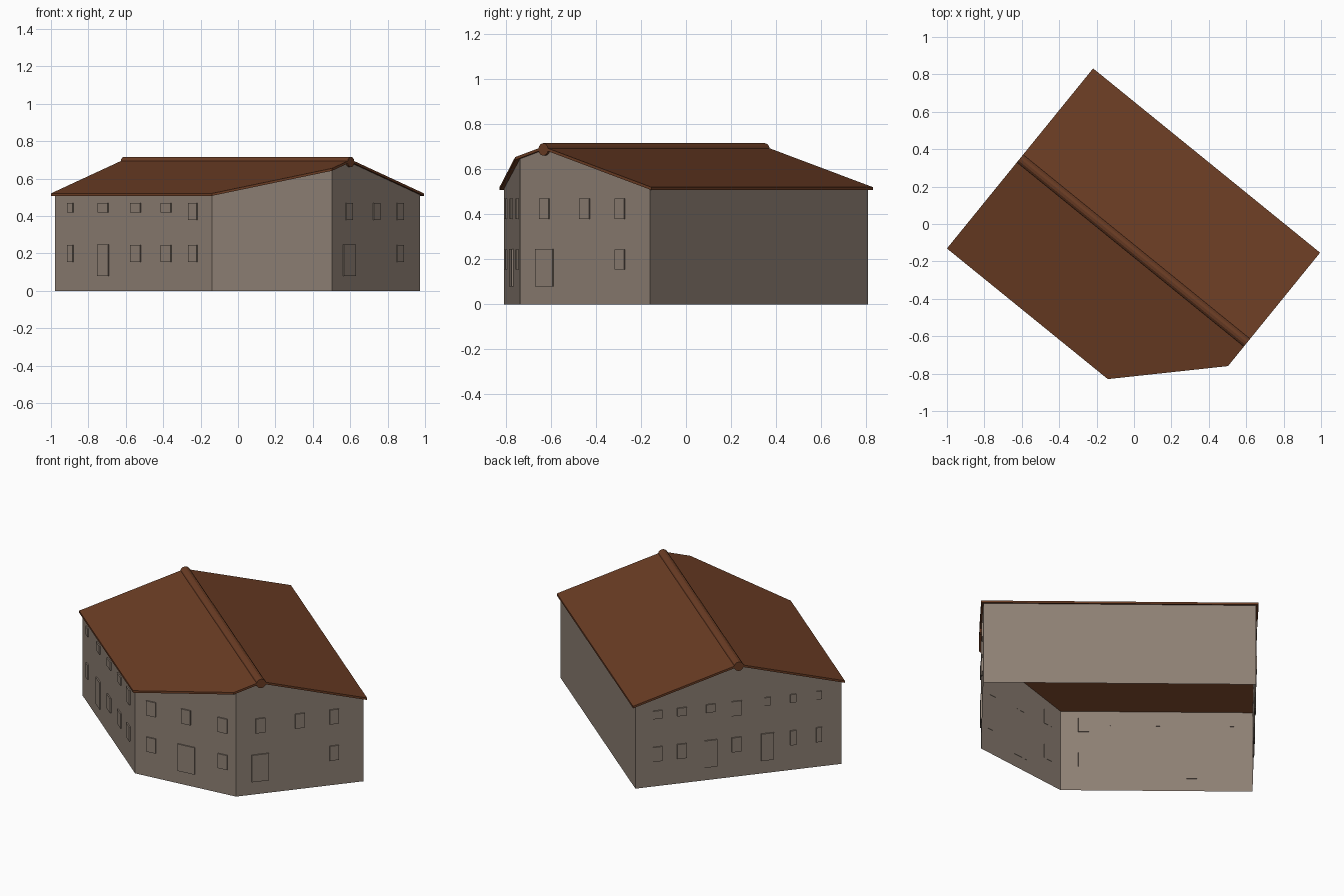
import bpy, bmesh, math
from mathutils import Vector, Matrix

if "Cube" in bpy.data.objects:
    bpy.data.objects.remove(bpy.data.objects["Cube"])

# The house is laid out in its own axes: u along the ridge, v across it
TURN = Matrix.Rotation(math.radians(-39.07), 4, 'Z')
RIDGE_V, RIDGE_Z, SLOPE = -0.112, 0.702, 0.292
SLAB = 0.013


def material(name, rgb):
    m = bpy.data.materials.new(name)
    m.diffuse_color = (*rgb, 1)
    m.use_nodes = True
    m.node_tree.nodes["Principled BSDF"].inputs["Base Color"].default_value = m.diffuse_color
    return m


WALL = material("taupe plaster", (0.27, 0.215, 0.175))
ROOF = material("brown roof tile", (0.15, 0.047, 0.018))


def roof_z(v):
    return RIDGE_Z - SLOPE * abs(v - RIDGE_V)


def finish(name, bm, mat):
    mesh = bpy.data.meshes.new(name)
    bm.to_mesh(mesh)
    bm.free()
    mesh.materials.append(mat)
    ob = bpy.data.objects.new(name, mesh)
    ob.matrix_world = TURN
    bpy.context.collection.objects.link(ob)
    return ob


def footprint(u0, u1, v0, v1, cut_u, cut_v):
    """Rectangle with one cut corner and a point under each ridge end."""
    return [(u0, v0), (cut_u, v0), (u1, cut_v), (u1, RIDGE_V),
            (u1, v1), (u0, v1), (u0, RIDGE_V)]


# Walls: open-bottomed shell following the roof slope
plan = footprint(-0.679, 0.856, -0.717, 0.490, 0.402, -0.256)
bm = bmesh.new()
low = [bm.verts.new((u, v, 0)) for u, v in plan]
high = [bm.verts.new((u, v, roof_z(v) - SLAB * 0.8)) for u, v in plan]
for i in range(len(plan)):
    j = (i + 1) % len(plan)
    bm.faces.new((low[i], low[j], high[j], high[i]))
bmesh.ops.dissolve_limit(bm, angle_limit=0.01, verts=bm.verts[:], edges=bm.edges[:])
finish("walls", bm, WALL)

# Roof: two thin slopes meeting at the ridge
outline = footprint(-0.694, 0.869, -0.732, 0.508, 0.414, -0.273)
bm = bmesh.new()
top = [bm.verts.new((u, v, roof_z(v))) for u, v in outline]
bot = [bm.verts.new((u, v, roof_z(v) - SLAB)) for u, v in outline]
for ring in ([0, 1, 2, 3, 6], [3, 4, 5, 6]):
    bm.faces.new([top[i] for i in ring])
    bm.faces.new([bot[i] for i in reversed(ring)])
for i in range(len(outline)):
    j = (i + 1) % len(outline)
    bm.faces.new((bot[i], bot[j], top[j], top[i]))
finish("roof", bm, ROOF)

# Ridge cap: a half-buried round tile running the whole ridge
bm = bmesh.new()
u0, u1 = outline[0][0], outline[2][0]
bmesh.ops.create_cone(bm, cap_ends=True, segments=12, radius1=0.028, radius2=0.028,
                      depth=u1 - u0,
                      matrix=Matrix.Translation(((u0 + u1) / 2, RIDGE_V, 0.689))
                      @ Matrix.Rotation(math.pi / 2, 4, 'Y'))
finish("ridge_cap", bm, ROOF)


# Openings: shallow raised panels on a wall running from a to b
def openings(name, a, b, items):
    a, b = Vector((*a, 0)), Vector((*b, 0))
    x = (b - a).normalized()
    y = Vector((x.y, -x.x, 0))          # outward
    bm = bmesh.new()
    for frac, width, z0, z1 in items:
        c = a.lerp(b, frac) + Vector((0, 0, (z0 + z1) / 2)) + y * 0.003
        frame = Matrix((x, y, Vector((0, 0, 1)))).transposed().to_4x4()
        bmesh.ops.create_cube(bm, size=1, matrix=Matrix.Translation(c) @ frame
                              @ Matrix.Diagonal((width, 0.009, z1 - z0, 1)))
    bmesh.ops.recalc_face_normals(bm, faces=bm.faces[:])
    finish(name, bm, WALL)


HIGH, SMALL, LOW, DOOR = (0.38, 0.47), (0.42, 0.47), (0.155, 0.245), (0.08, 0.247)
A, E, D, _, C, B, _ = plan

openings("long_side_openings", A, E,
         [(0.10, 0.04, *SMALL), (0.31, 0.07, *SMALL), (0.515, 0.07, *SMALL),
          (0.71, 0.07, *SMALL), (0.88, 0.06, *HIGH),
          (0.10, 0.04, *LOW), (0.31, 0.075, *DOOR), (0.515, 0.07, *LOW),
          (0.71, 0.07, *LOW), (0.88, 0.06, *LOW)])
openings("corner_openings", E, D,
         [(f, 0.06, *HIGH) for f in (0.16, 0.505, 0.87)]
         + [(f, 0.06, *LOW) for f in (0.16, 0.87)] + [(0.51, 0.11, *DOOR)])
openings("right_gable_openings", D, C,
         [(f, 0.055, *HIGH) for f in (0.19, 0.5, 0.77)]
         + [(0.77, 0.055, *LOW), (0.19, 0.1, *DOOR)])
openings("left_gable_openings", B, A,
         [(f, 0.055, *SMALL) for f in (0.107, 0.225, 0.365)]
         + [(0.49, 0.06, *HIGH), (0.64, 0.035, *SMALL),
            (0.765, 0.035, *SMALL), (0.89, 0.03, *SMALL)]
         + [(f, 0.055, *LOW) for f in (0.107, 0.225, 0.49)]
         + [(f, 0.035, *LOW) for f in (0.765, 0.89)]
         + [(f, 0.075, *DOOR) for f in (0.365, 0.64)])
